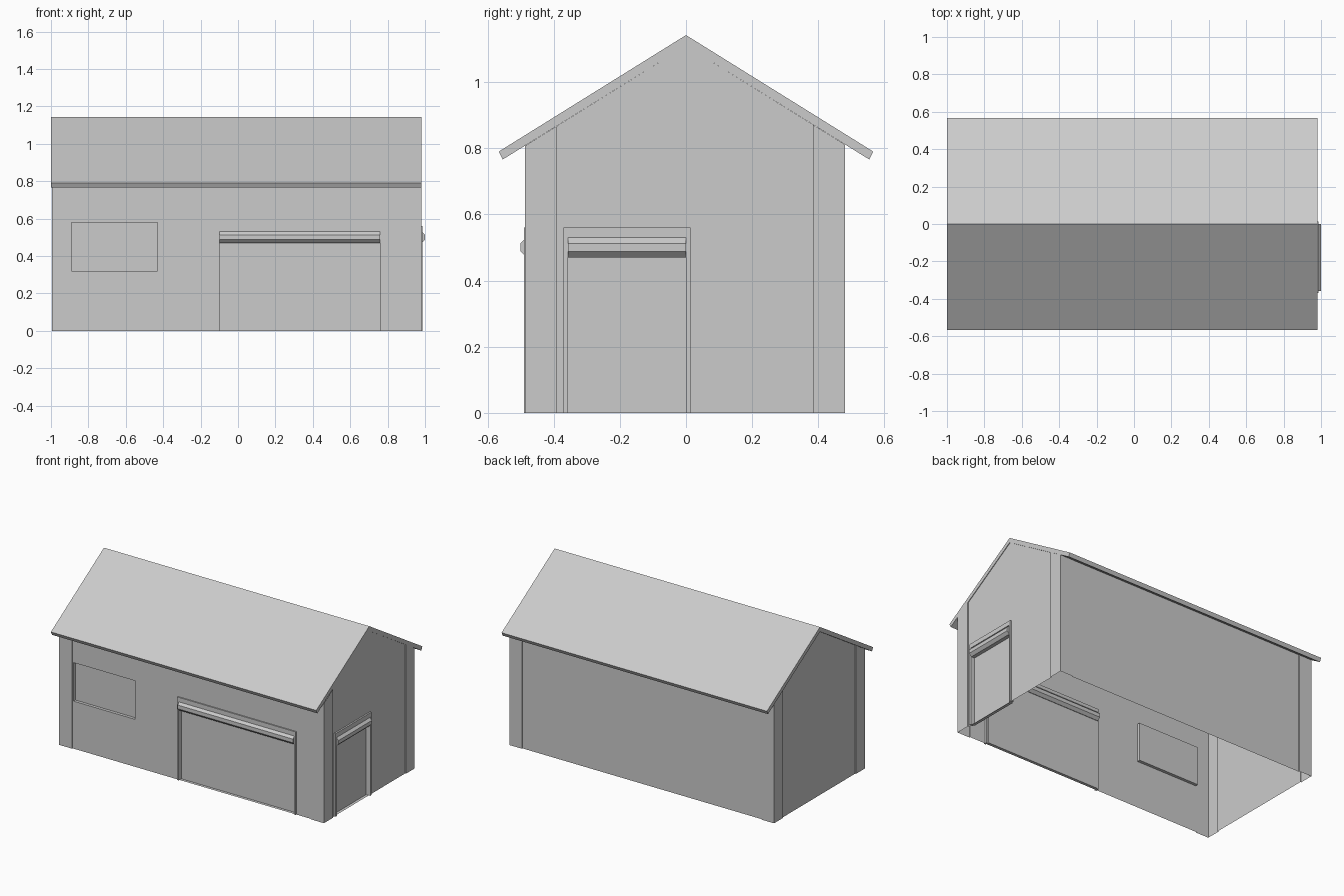
import bpy, bmesh, math
from mathutils import Vector

cube = bpy.data.objects.get("Cube")
if cube:
    bpy.data.objects.remove(cube)

# One plain grey for the whole building
grey = bpy.data.materials.new("plain_grey")
grey.use_nodes = True
grey.diffuse_color = (0.6, 0.6, 0.6, 1)
bsdf = next(n for n in grey.node_tree.nodes if n.type == 'BSDF_PRINCIPLED')
bsdf.inputs["Base Color"].default_value = (0.6, 0.6, 0.6, 1)

X0, X1 = -0.994, 0.982        # wall ends
Y0, Y1 = -0.487, 0.481        # front and back walls
PILLAR, STEP = 0.095, 0.006   # corner strip width, panel recess
NICHE = 0.02                  # depth of window and doors
RIDGE, SLOPE = 1.11, 0.622    # roof underside


def finish(name, bm):
    mesh = bpy.data.meshes.new(name)
    bm.to_mesh(mesh)
    bm.free()
    mesh.materials.append(grey)
    obj = bpy.data.objects.new(name, mesh)
    bpy.context.collection.objects.link(obj)
    return obj


def box(bm, lo, hi):
    verts = bmesh.ops.create_cube(bm, size=1)["verts"]
    for v in verts:
        v.co = [(a + b) / 2 + c * (b - a) for a, b, c in zip(lo, hi, v.co)]


def recess(bm, axis, level, lo, hi, inward):
    """Cut a rectangle out of the flat panel at axis = level and push it in."""
    along = 1 - axis

    def panel():
        return [f for f in bm.faces if all(abs(v.co[axis] - level) < 1e-4 for v in f.verts)]

    for k, value in ((along, lo[0]), (along, hi[0]), (2, lo[1]), (2, hi[1])):
        if k == 2 and value <= 0:
            continue
        faces = panel()
        geom = faces + list({e for f in faces for e in f.edges})
        geom += list({v for f in faces for v in f.verts})
        point, normal = Vector(), Vector()
        point[k], normal[k] = value, 1
        bmesh.ops.bisect_plane(bm, geom=geom, plane_co=point, plane_no=normal)
    hole = []
    for f in panel():
        c = f.calc_center_median()
        if lo[0] < c[along] < hi[0] and lo[1] < c.z < hi[1]:
            hole.append(f)
    new = bmesh.ops.extrude_face_region(bm, geom=hole)["geom"]
    move = Vector()
    move[axis] = inward * NICHE
    bmesh.ops.translate(bm, vec=move, verts=[g for g in new if isinstance(g, bmesh.types.BMVert)])
    old = [f for f in hole if f.is_valid]
    if old:
        bmesh.ops.delete(bm, geom=old, context='FACES_ONLY')


# Walls: plan outline with sunken panels, raised and trimmed to the roof pitch
corners = [Vector(p) for p in ((X0, Y0, 0), (X1, Y0, 0), (X1, Y1, 0), (X0, Y1, 0))]
plan = []
for i, a in enumerate(corners):
    b = corners[(i + 1) % 4]
    d = (b - a).normalized()
    n = Vector((-d.y, d.x, 0)) * STEP
    s, e = a + d * PILLAR, b - d * PILLAR
    plan += [a, s, s + n, e + n, e]

bm = bmesh.new()
low = [bm.verts.new(p) for p in plan]
high = [bm.verts.new(p + Vector((0, 0, 1.3))) for p in plan]
for i in range(len(plan)):
    j = (i + 1) % len(plan)
    bm.faces.new((low[i], low[j], high[j], high[i]))
for side in (-1, 1):
    bmesh.ops.bisect_plane(bm, geom=bm.verts[:] + bm.edges[:] + bm.faces[:],
                           plane_co=(0, 0, RIDGE), plane_no=(0, side * SLOPE, 1),
                           clear_outer=True)

# Window, wide front door and side door
recess(bm, 1, Y0 + STEP, (-0.89, 0.32), (-0.43, 0.58), 1)
recess(bm, 1, Y0 + STEP, (-0.10, 0), (0.76, 0.53), 1)
recess(bm, 0, X1 - STEP, (-0.357, 0), (0.0, 0.53), -1)
finish("walls", bm)

# Roof: bent slab with eaves
half = [(0.566, 0.79), (0.554, 0.766)]
profile = [(0, 1.142), *half, (0, RIDGE)] + [(-y, z) for y, z in reversed(half)]
bm = bmesh.new()
end = bm.faces.new([bm.verts.new((-1.0, y, z)) for y, z in profile])
ext = bmesh.ops.extrude_face_region(bm, geom=[end], use_keep_orig=True)["geom"]
bmesh.ops.translate(bm, vec=(1.98, 0, 0), verts=[g for g in ext if isinstance(g, bmesh.types.BMVert)])
bmesh.ops.recalc_face_normals(bm, faces=bm.faces[:])
finish("roof", bm)


def door_fittings(name, axis, lo, hi, back, front, roll_centre, trim):
    """Frame around an opening plus the eight-sided shutter roll above it."""
    def place(a, d, z):
        return (d, a, z) if axis == 0 else (a, d, z)

    d0, d1 = sorted((back, front))
    bm = bmesh.new()
    box(bm, place(lo - trim, d0, 0), place(lo, d1, 0.56))
    box(bm, place(hi, d0, 0), place(hi + trim, d1, 0.56))
    box(bm, place(lo, d0, 0.53), place(hi, d1, 0.56))
    finish(name + "_frame", bm)

    radius = 0.03 / math.cos(math.pi / 8)
    ring = [(radius * math.cos((i + 0.5) * math.pi / 4),
             radius * math.sin((i + 0.5) * math.pi / 4)) for i in range(8)]
    bm = bmesh.new()
    ends = [[bm.verts.new(place(a, roll_centre + u, 0.5 + w)) for u, w in ring] for a in (lo, hi)]
    for loop in ends:
        bm.faces.new(loop)
    for i in range(8):
        j = (i + 1) % 8
        bm.faces.new((ends[0][i], ends[0][j], ends[1][j], ends[1][i]))
    bmesh.ops.recalc_face_normals(bm, faces=bm.faces[:])
    finish(name + "_shutter_roll", bm)


door_fittings("front_door", 1, -0.10, 0.76, Y0 + NICHE, Y0 - 0.002, -0.47, 0.012)
door_fittings("side_door", 0, -0.357, 0.0, X1 - NICHE, X1 + 0.005, 0.97, 0.013)
